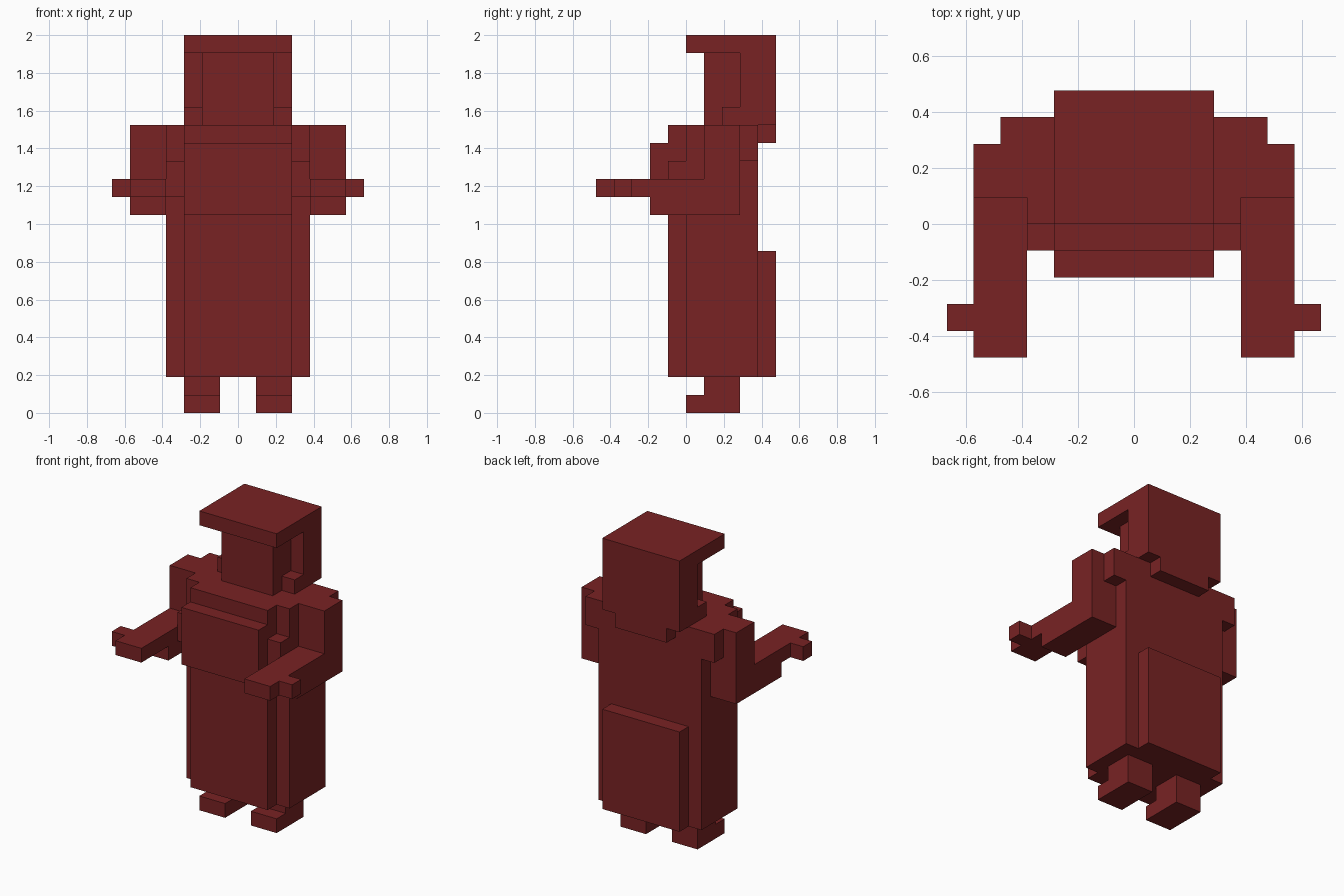
import bpy, bmesh, math
from mathutils import Vector

if "Cube" in bpy.data.objects:
    bpy.data.objects.remove(bpy.data.objects["Cube"])

U = 2 / 21  # edge of one block; the figure is 21 blocks tall

cloth = bpy.data.materials.new("dark red")
cloth.diffuse_color = (0.19, 0.0165, 0.0175, 1)
cloth.use_nodes = True
cloth.node_tree.nodes["Principled BSDF"].inputs["Base Color"].default_value = cloth.diffuse_color

# Each part is a list of boxes in block units: x0, x1, y0, y1, z0, z1
CENTRE = {
    "robe_skirt": [(-3, 3, -1, 4, 2, 11), (-4, 4, 0, 4, 2, 11)],
    "back_panel": [(-3, 3, 4, 5, 2, 9)],
    "torso": [(-3, 3, -1, 4, 11, 16), (-4, 4, 0, 4, 11, 16)],
    "chest_plate": [(-3, 3, -2, -1, 11, 15)],
    "head": [(-2, 2, 1, 3, 16, 20)],
    "hood": [(-3, 3, 3, 5, 16, 20), (-3, 3, 0, 5, 20, 21), (-2, 2, 4, 5, 15, 16)],
}
# Right-hand parts, mirrored across x = 0
PAIRED = {
    "foot": [(1, 3, 1, 3, 0, 2), (1, 3, 0, 1, 0, 1)],
    "upper_arm": [(4, 6, 1, 3, 11, 16)],
    "shoulder_back": [(4, 5, 3, 4, 14, 16)],
    "forearm": [(4, 6, -5, 1, 12, 13), (4, 6, -2, 1, 11, 12)],
    "thumb": [(6, 7, -4, -3, 12, 13)],
    "chest_side": [(3, 4, -1, 0, 12, 14)],
    "hood_cheek": [(2, 3, 2, 3, 16, 17)],
}

parts = dict(CENTRE)
for name, boxes in PAIRED.items():
    parts[name + "_right"] = boxes
    parts[name + "_left"] = [(-b[1], -b[0]) + b[2:] for b in boxes]


def cells(boxes):
    return {(x, y, z) for x0, x1, y0, y1, z0, z1 in boxes
            for x in range(x0, x1) for y in range(y0, y1) for z in range(z0, z1)}


solid = set().union(*(cells(b) for b in parts.values()))


def build(name, boxes):
    """Make the outer skin of a part, leaving out faces hidden by other parts."""
    bm = bmesh.new()
    verts = {}

    def vert(p):
        key = tuple(round(c) for c in p)
        if key not in verts:
            verts[key] = bm.verts.new(Vector(key) * U)
        return verts[key]

    for cell in sorted(cells(boxes)):
        for axis in range(3):
            for sign in (-1, 1):
                n = Vector((0, 0, 0))
                n[axis] = sign
                if tuple(round(c) for c in Vector(cell) + n) in solid:
                    continue
                a = Vector((0, 0, 0))
                a[(axis + 1) % 3] = 1
                b = n.cross(a)
                mid = Vector(cell) + Vector((0.5, 0.5, 0.5)) + n / 2
                bm.faces.new([vert(mid + (i * a + j * b) / 2)
                              for i, j in ((-1, -1), (1, -1), (1, 1), (-1, 1))])
    # Merge flat runs of block faces
    bmesh.ops.dissolve_limit(bm, angle_limit=math.radians(1),
                             verts=bm.verts[:], edges=bm.edges[:])
    me = bpy.data.meshes.new(name)
    bm.to_mesh(me)
    bm.free()
    me.materials.append(cloth)
    bpy.context.collection.objects.link(bpy.data.objects.new(name, me))


for name, boxes in parts.items():
    build(name, boxes)
